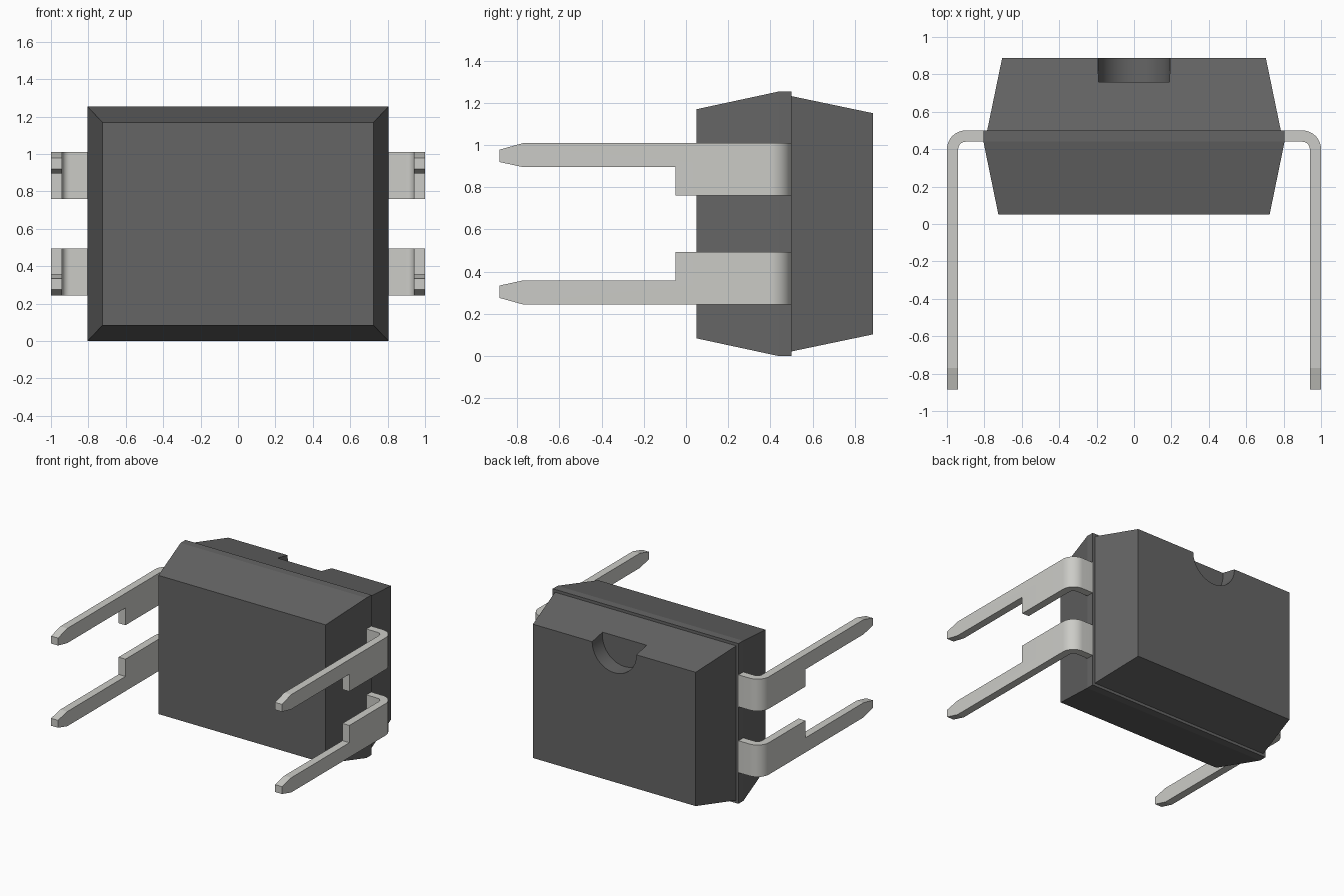
import bpy, bmesh, math

if "Cube" in bpy.data.objects:
    bpy.data.objects.remove(bpy.data.objects["Cube"])

MID_Z = 0.627  # mid height of the package


def material(name, colour):
    m = bpy.data.materials.new(name)
    m.diffuse_color = (*colour, 1)
    m.use_nodes = True
    m.node_tree.nodes["Principled BSDF"].inputs["Base Color"].default_value = m.diffuse_color
    return m


def make_object(name, bm, mat=None, z=0):
    mesh = bpy.data.meshes.new(name)
    bm.to_mesh(mesh)
    bm.free()
    ob = bpy.data.objects.new(name, mesh)
    ob.location.z = z
    bpy.context.collection.objects.link(ob)
    if mat:
        mesh.materials.append(mat)
    return ob


def finish(ob):
    """Apply modifiers, then smooth the curved parts only."""
    bpy.ops.object.select_all(action='DESELECT')
    ob.select_set(True)
    bpy.context.view_layer.objects.active = ob
    bpy.ops.object.convert(target='MESH')
    bpy.ops.object.shade_smooth_by_angle(angle=math.radians(9))


dark = material("dark_plastic", (0.13, 0.13, 0.13))
metal = material("tinned_metal", (0.6, 0.6, 0.57))

# Package body: rectangular rings (y, half width, half height) lofted front to back
bm = bmesh.new()
rings = []
for y, w, h in [(0.05, 0.725, 0.543), (0.44, 0.805, 0.627), (0.50, 0.805, 0.627),
                (0.50, 0.785, 0.605), (0.887, 0.705, 0.524)]:
    rings.append([bm.verts.new((sx * w, y, sz * h))
                  for sx, sz in ((-1, -1), (1, -1), (1, 1), (-1, 1))])
for a, b in zip(rings, rings[1:]):
    for i in range(4):
        j = (i + 1) % 4
        bm.faces.new((a[i], a[j], b[j], b[i]))
bm.faces.new(rings[0])
bm.faces.new(rings[-1])
bmesh.ops.recalc_face_normals(bm, faces=bm.faces)
body = make_object("package_body", bm, dark, MID_Z)

# Half-round orientation notch in the back top edge
bpy.ops.mesh.primitive_cylinder_add(vertices=64, radius=0.192, depth=0.3,
                                    location=(0, 0.91, 1.151),
                                    rotation=(math.pi / 2, 0, 0))
cutter = bpy.context.object
cutter.name = "notch_cutter"
cutter.hide_render = True
cut = body.modifiers.new("notch", 'BOOLEAN')
cut.operation = 'DIFFERENCE'
cut.solver = 'EXACT'
cut.object = cutter
finish(body)
bpy.data.objects.remove(cutter)

# Pins: outer skin of one bent strip, thickened and mirrored to all four places
LOW, HIGH, R, STEPS = 0.133, 0.383, 0.1, 12
path = [(0.80, 0.50)]
for i in range(STEPS + 1):
    a = math.pi / 2 * (1 - i / STEPS)
    path.append((1 - R + R * math.cos(a), 0.50 - R + R * math.sin(a)))
bm = bmesh.new()
pairs = [(bm.verts.new((x, y, LOW)), bm.verts.new((x, y, HIGH))) for x, y in path]
for (a, b), (c, d) in zip(pairs, pairs[1:]):
    bm.faces.new((a, b, d, c))
# Long flat leg with shoulder and tapered tip
outline = [(-0.05, LOW), (-0.05, 0.268), (-0.77, 0.268), (-0.885, 0.293),
           (-0.885, 0.351), (-0.77, HIGH)]
leg = [bm.verts.new((1, y, z)) for y, z in outline]
bm.faces.new([pairs[-1][0], pairs[-1][1]] + leg[::-1])
bm.normal_update()
if bm.faces[:][0].normal.y < 0:
    bmesh.ops.reverse_faces(bm, faces=bm.faces)
pins = make_object("pins", bm, metal, MID_Z)
thick = pins.modifiers.new("thickness", 'SOLIDIFY')
thick.thickness = 0.06
thick.offset = -1
thick.use_even_offset = True
mirror = pins.modifiers.new("mirror", 'MIRROR')
mirror.use_axis = (True, False, True)
finish(pins)
